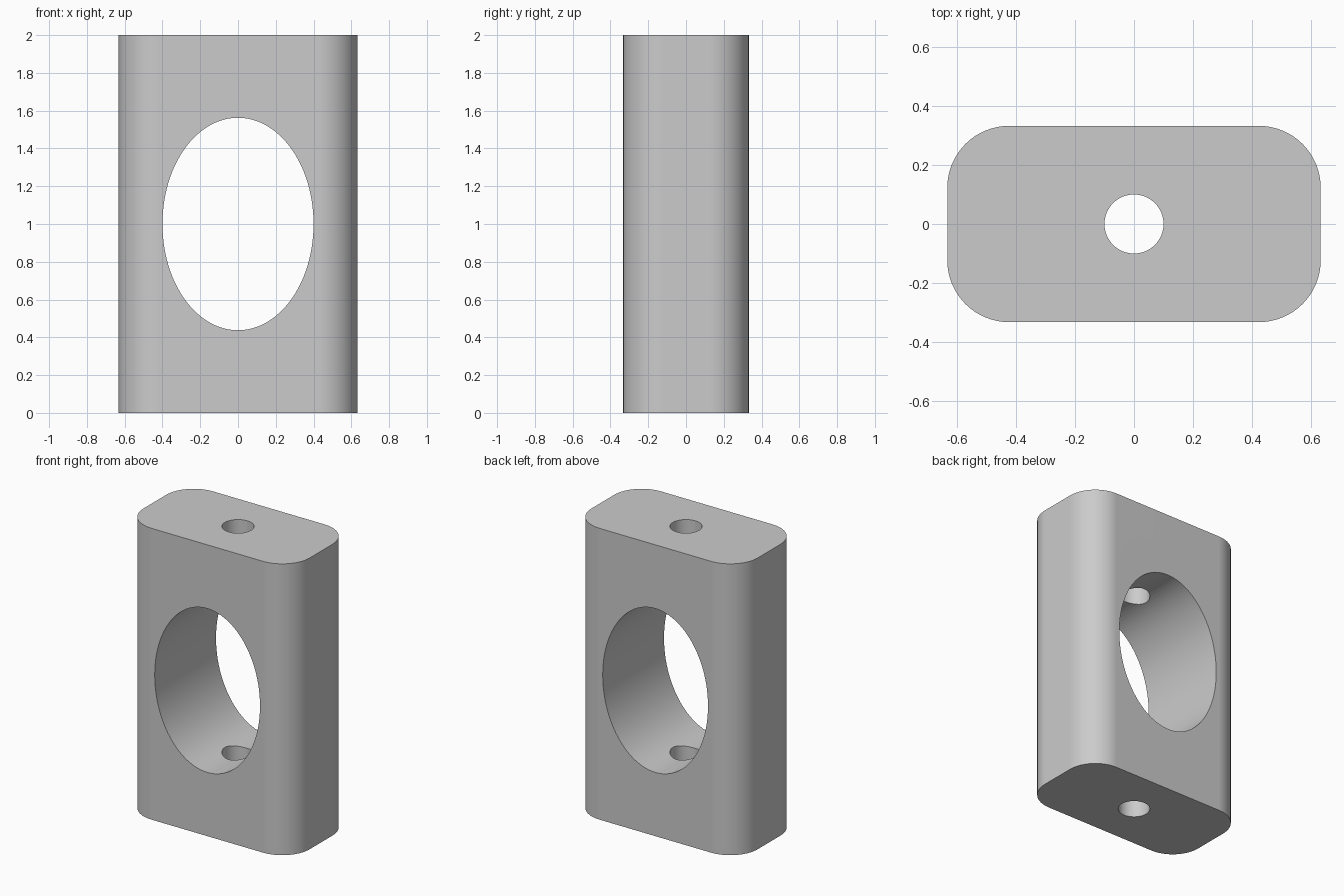
import bpy
import bmesh
import math

WIDTH, DEPTH, HEIGHT = 1.265, 0.665, 2.0
CORNER = 0.21

if "Cube" in bpy.data.objects:
    bpy.data.objects.remove(bpy.data.objects["Cube"], do_unlink=True)

grey = bpy.data.materials.new("plain grey")
grey.use_nodes = True
colour = (0.6, 0.6, 0.6, 1)
grey.diffuse_color = colour
grey.node_tree.nodes["Principled BSDF"].inputs["Base Color"].default_value = colour


def add_cutter(name, sides, scale, rotation):
    """Elliptical prism used to drill the block."""
    bpy.ops.mesh.primitive_cylinder_add(
        vertices=sides, radius=1, depth=1, location=(0, 0, HEIGHT / 2), rotation=rotation)
    cutter = bpy.context.object
    cutter.name = name
    cutter.scale = scale
    cutter.hide_render = True
    cutter.data.materials.append(grey)
    return cutter


# Block with rounded vertical edges
bpy.ops.mesh.primitive_cube_add(size=1, location=(0, 0, HEIGHT / 2))
block = bpy.context.object
block.name = "drilled_block"
block.data.materials.append(grey)
bm = bmesh.new()
bm.from_mesh(block.data)
bmesh.ops.scale(bm, vec=(WIDTH, DEPTH, HEIGHT), verts=bm.verts)
upright = [e for e in bm.edges if abs(e.verts[0].co.z - e.verts[1].co.z) > 1]
bmesh.ops.bevel(bm, geom=upright, offset=CORNER, segments=16, profile=0.5, affect='EDGES')
bm.to_mesh(block.data)
bm.free()

# Oval window front to back, round bore top to bottom
cutters = [
    add_cutter("window_cutter", 96, (0.4, 0.5625, 2), (math.pi / 2, 0, 0)),
    add_cutter("bore_cutter", 64, (0.1, 0.1, 3), (0, 0, 0)),
]
bpy.context.view_layer.update()

bpy.ops.object.select_all(action='DESELECT')
block.select_set(True)
bpy.context.view_layer.objects.active = block
for cutter in cutters:
    cut = block.modifiers.new(cutter.name, 'BOOLEAN')
    cut.operation = 'DIFFERENCE'
    cut.solver = 'EXACT'
    cut.object = cutter
    bpy.ops.object.modifier_apply(modifier=cut.name)
for cutter in cutters:
    bpy.data.objects.remove(cutter, do_unlink=True)

# Smooth curves, crisp rims and flat sides
bpy.ops.object.shade_smooth_by_angle(angle=math.radians(30))
weighted = block.modifiers.new("flat_sides", 'WEIGHTED_NORMAL')
weighted.keep_sharp = True
